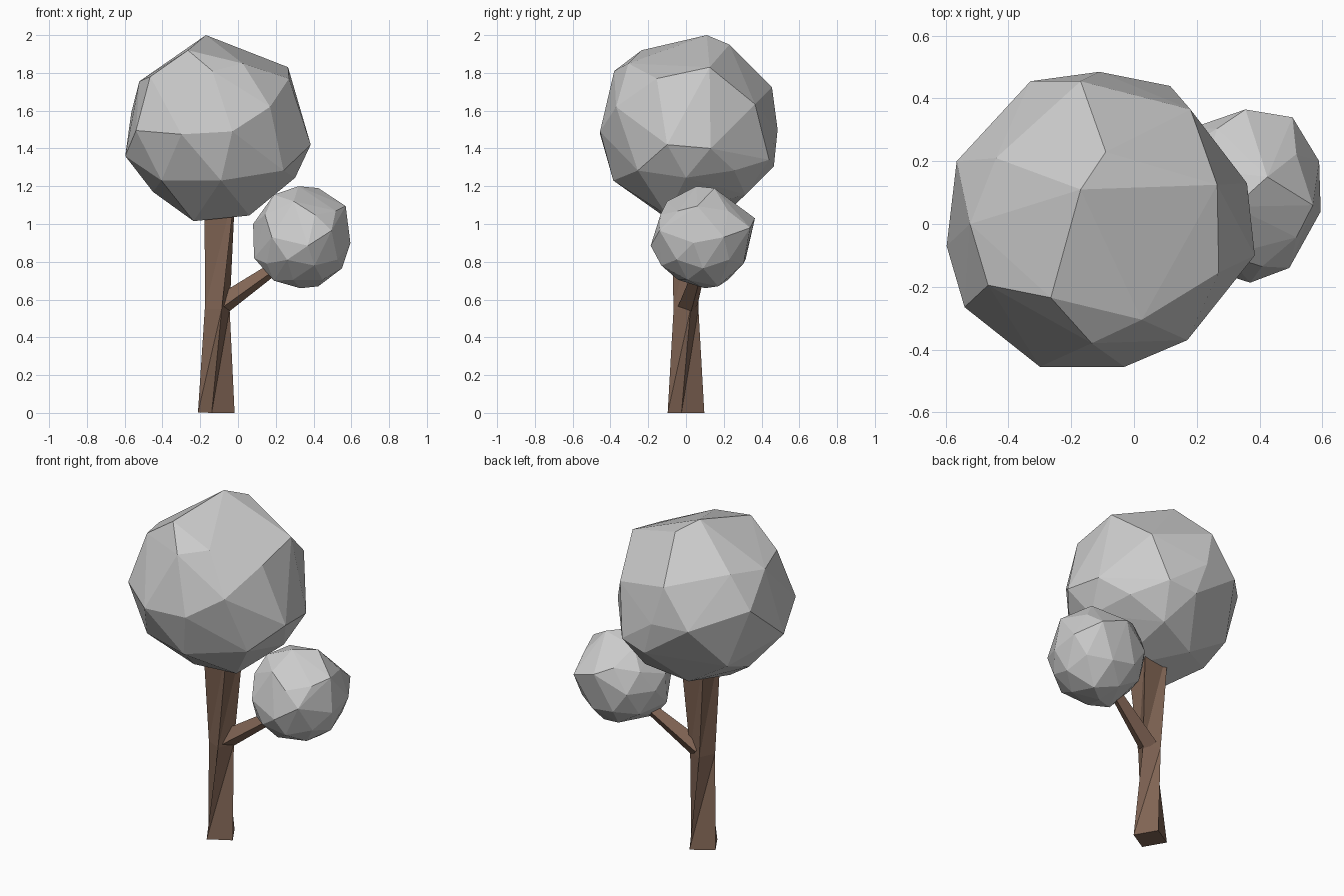
import bpy, bmesh
from math import radians, cos, sin
from mathutils import Vector

if "Cube" in bpy.data.objects:
    bpy.data.objects.remove(bpy.data.objects["Cube"])

brown = bpy.data.materials.new("bark")
brown.diffuse_color = (0.22, 0.13, 0.09, 1)
brown.use_nodes = True
brown.node_tree.nodes["Principled BSDF"].inputs["Base Color"].default_value = brown.diffuse_color


def finish(bm, name, mat=None):
    bmesh.ops.recalc_face_normals(bm, faces=bm.faces[:])
    me = bpy.data.meshes.new(name)
    bm.to_mesh(me)
    bm.free()
    if mat:
        me.materials.append(mat)
    ob = bpy.data.objects.new(name, me)
    bpy.context.collection.objects.link(ob)
    return ob


def limb(name, stations, sides=4):
    """Loft square rings: (centre, radius, twist), ring axis = along, or up for the trunk."""
    bm = bmesh.new()
    axis = (Vector(stations[-1][0]) - Vector(stations[0][0])).normalized()
    turn = Vector((0, 0, 1)).rotation_difference(axis)
    rings = []
    for c, r, a in stations:
        ang = [radians(a + 360 * i / sides) for i in range(sides)]
        rings.append([bm.verts.new(Vector(c) + turn @ Vector((r * cos(t), r * sin(t), 0))) for t in ang])
    for lo, hi in zip(rings, rings[1:]):
        for i in range(sides):
            j = (i + 1) % sides
            bm.faces.new((lo[i], lo[j], hi[j]))
            bm.faces.new((lo[i], hi[j], hi[i]))
    bm.faces.new(rings[0][::-1])
    bm.faces.new(rings[-1])
    return finish(bm, name, brown)


def crown(name, centre, radius, corners):
    """Faceted ball: irregular main corners, with icosphere points filling the gaps."""
    centre = Vector(centre)
    ico = bmesh.new()
    bmesh.ops.create_icosphere(ico, subdivisions=2, radius=radius)
    pts = [Vector(p) for p in corners]
    pts += [p for p in (centre + v.co for v in ico.verts)
            if min((p - k).length for k in pts[:len(corners)]) > 0.42 * radius]
    ico.free()
    bm = bmesh.new()
    for p in pts:
        bm.verts.new(p)
    res = bmesh.ops.convex_hull(bm, input=bm.verts[:])
    loose = [v for v in bm.verts if not v.link_faces]
    bmesh.ops.delete(bm, geom=loose, context='VERTS')
    return finish(bm, name)


# Twisted square trunk, pinched where the branch leaves it
limb("trunk", [((-.115, 0, 0), .10, -104), ((-.11, 0, .55), .07, -70), ((-.095, 0, 1.2), .115, -45)])

# Side branch
limb("branch", [((-.09, .01, .57), .055, 20), ((.27, .09, .82), .028, 20)])

# Large crown
crown("large_crown", (-.11, 0, 1.5), .485, [
    (-.17, .11, 2), (-.09, .23, 1.95), (-.265, -.235, 1.92), (-.135, -.38, 1.81),
    (.025, -.305, 1.85), (.265, .125, 1.83), (.27, -.155, 1.77), (-.465, -.195, 1.78),
    (-.44, .21, 1.78), (-.17, .455, 1.725), (.18, .365, 1.635), (.17, -.37, 1.62),
    (-.565, .2, 1.59), (-.33, .455, 1.5), (-.54, -.265, 1.495), (-.03, -.455, 1.49),
    (-.3, -.455, 1.475), (.385, -.1, 1.42), (.36, .13, 1.4), (-.597, -.07, 1.36),
    (-.05, .465, 1.305), (.115, .44, 1.34), (-.405, -.28, 1.23), (-.09, -.385, 1.23),
    (.05, .315, 1.155), (-.45, .05, 1.17), (-.235, -.08, 1.015), (.06, -.1, 1.045)])

# Small crown at the end of the branch
crown("small_crown", (.335, .09, .93), .265, [
    (.32, .055, 1.2), (.425, .15, 1.19), (.19, .0, 1.155), (.57, .06, 1.095),
    (.295, -.1, 1.12), (.495, -.14, .965), (.37, -.187, .885), (.595, .04, .9),
    (.59, .2, .93), (.26, -.14, .81), (.405, -.13, .78), (.55, .09, .765),
    (.425, .17, .67), (.33, .1, .66), (.19, .02, .7), (.085, .06, .82),
    (.08, .08, 1.0), (.505, .34, .98), (.355, .365, 1.03)])
